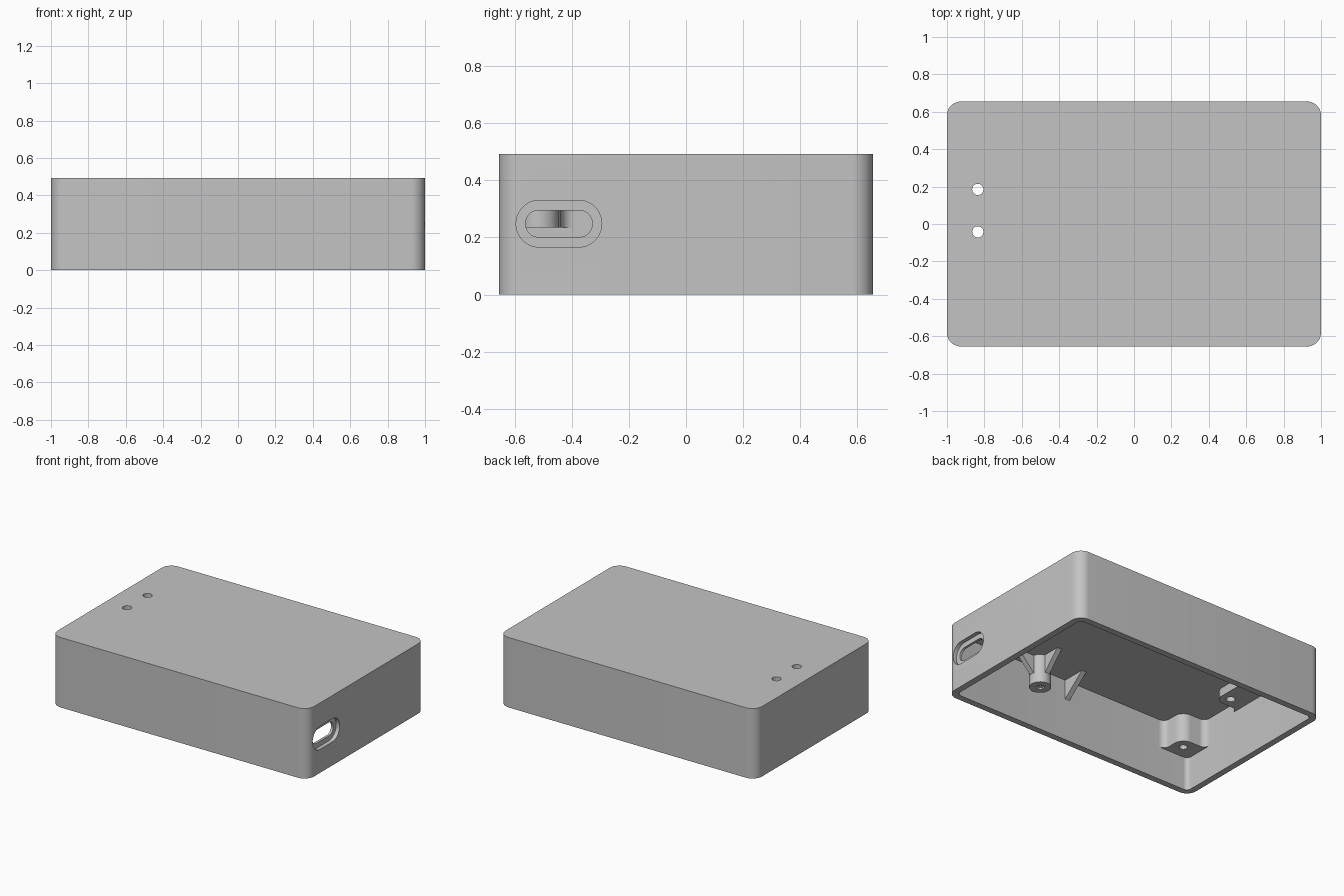
import bpy, bmesh
from math import cos, sin, radians
from mathutils import Matrix, Vector

cube = bpy.data.objects.get("Cube")
if cube:
    bpy.data.objects.remove(cube, do_unlink=True)

HX, HY, TOP = 1.0, 0.655, 0.493
WALL, CEIL, STAND = 0.045, 0.435, 0.235
IX, IY = HX - WALL, HY - WALL
POST_Y = 0.515

grey = bpy.data.materials.new("grey_plastic")
grey.use_nodes = True
grey.diffuse_color = (0.55, 0.55, 0.55, 1)
grey.node_tree.nodes["Principled BSDF"].inputs["Base Color"].default_value = (0.55, 0.55, 0.55, 1)


def arc(cx, cy, r, a0, a1, n=10):
    angles = [radians(a0 + (a1 - a0) * i / n) for i in range(n + 1)]
    return [(cx + r * cos(a), cy + r * sin(a)) for a in angles]


def rounded_rect(hx, hy, r, n=10):
    pts = []
    for sx, sy, a in ((1, 1, 0), (-1, 1, 90), (-1, -1, 180), (1, -1, 270)):
        pts += arc(sx * (hx - r), sy * (hy - r), r, a, a + 90, n)
    return pts


def prism(name, outline, low, high, matrix=None):
    """Extrude a 2D outline along z, then place it with a matrix."""
    bm = bmesh.new()
    face = bm.faces.new([bm.verts.new((x, y, low)) for x, y in outline])
    top = bmesh.ops.extrude_face_region(bm, geom=[face])["geom"]
    bmesh.ops.translate(bm, vec=(0, 0, high - low),
                        verts=[g for g in top if isinstance(g, bmesh.types.BMVert)])
    bmesh.ops.remove_doubles(bm, verts=bm.verts, dist=1e-5)
    if matrix:
        bm.transform(matrix)
    bmesh.ops.recalc_face_normals(bm, faces=bm.faces)
    mesh = bpy.data.meshes.new(name)
    bm.to_mesh(mesh)
    bm.free()
    mesh.materials.append(grey)
    ob = bpy.data.objects.new(name, mesh)
    bpy.context.collection.objects.link(ob)
    return ob


def select(ob):
    bpy.ops.object.select_all(action='DESELECT')
    ob.select_set(True)
    bpy.context.view_layer.objects.active = ob


def cut(ob, cutter):
    cutter.hide_render = True
    mod = ob.modifiers.new("cut", 'BOOLEAN')
    mod.operation, mod.solver, mod.object = 'DIFFERENCE', 'EXACT', cutter
    select(ob)
    bpy.ops.object.modifier_apply(modifier=mod.name)
    bpy.data.objects.remove(cutter, do_unlink=True)


def drill(ob, x, y, r, low, high):
    cut(ob, prism("hole_cutter", arc(x, y, r, 0, 360, 32), low, high))


def slot_cutter(hy, hz, low, high):
    # Local x, y, z map to world y, z, x
    place = Matrix(((0, 0, 1, 0), (1, 0, 0, -0.445), (0, 1, 0, 0.248), (0, 0, 0, 1)))
    return prism("slot_cutter", rounded_rect(hy, hz, hz - 0.0005), low, high, place)


parts = []

# Open-bottomed shell with a recessed cable slot
shell = prism("case_shell", rounded_rect(HX, HY, 0.075), 0, TOP)
cut(shell, prism("cavity_cutter", rounded_rect(IX, IY, 0.032), -0.1, CEIL))
cut(shell, slot_cutter(0.15, 0.082, HX - 0.028, HX + 0.1))
cut(shell, slot_cutter(0.117, 0.047, HX - 0.1, HX + 0.1))
parts.append(shell)

# Thickened pad behind the two indicator holes
R, F = 0.07, 0.045
x1, y0, y1 = -0.765, -0.115, 0.255
pad = arc(F - IX, y0 - F, F, 180, 90)
pad += arc(x1 - R, y0 + R, R, -90, 0) + arc(x1 - R, y1 - R, R, 0, 90)
pad += arc(F - IX, y1 + F, F, -90, -180)
pad += [(-IX - 0.02, y1 + F), (-IX - 0.02, y0 - F)]
indicator_pad = prism("indicator_pad", pad, 0.375, CEIL + 0.01)
for y in (0.185, -0.042):
    for ob in (shell, indicator_pad):
        drill(ob, -0.835, y, 0.03, 0.2, 0.7)
parts.append(indicator_pad)

# Filleted corner standoff outline
y1 = -0.437
corner = arc(x1 + F, F - IY, F, -90, -180)
corner += arc(x1 - R, y1 - R, R, 0, 90)
corner += arc(F - IX, y1 + F, F, -90, -180)
corner += [(-IX - 0.02, y1 + F), (-IX - 0.02, -IY - 0.02), (x1 + F, -IY - 0.02)]

for side, label in ((1, "front"), (-1, "back")):
    flip = Matrix.Diagonal((1, side, 1, 1))
    # Corner screw standoffs
    block = prism(label + "_corner_standoff", corner, STAND, CEIL + 0.01, flip)
    drill(block, -0.84, -POST_Y * side, 0.026, 0.1, 0.37)
    parts.append(block)

    # Free-standing screw post
    px = 0.345
    post = prism(label + "_post", arc(px, -POST_Y, 0.07, 0, 360, 40), STAND, CEIL + 0.01, flip)
    drill(post, px, -POST_Y * side, 0.026, 0.1, 0.37)
    parts.append(post)

    # Triangular ribs: local x runs outward, local y runs up
    def rib(name, origin, direction, reach, drop):
        d = Vector(direction)
        up = Vector((0, 0, 1))
        side_axis = d.cross(up)
        m = Matrix((d, up, side_axis)).transposed().to_4x4()
        m.translation = origin
        tri = [(0, 0.005), (reach, 0.005), (reach, 0), (0.0, -drop)]
        parts.append(prism(name, tri, -0.018, 0.018, flip @ m))

    base = (px, -POST_Y, CEIL)
    rib(label + "_post_side_rib", base, (1, 0, 0), 0.19, 0.2)
    rib(label + "_post_inner_rib", base, (0, 1, 0), 0.19, 0.2)
    rib(label + "_wall_gusset", (0.04, -IY - 0.005, CEIL), (0, 1, 0), 0.17, 0.14)

# Smooth rounded surfaces while keeping sharp edges
for ob in parts:
    select(ob)
    bpy.ops.object.shade_smooth_by_angle(angle=radians(30))
